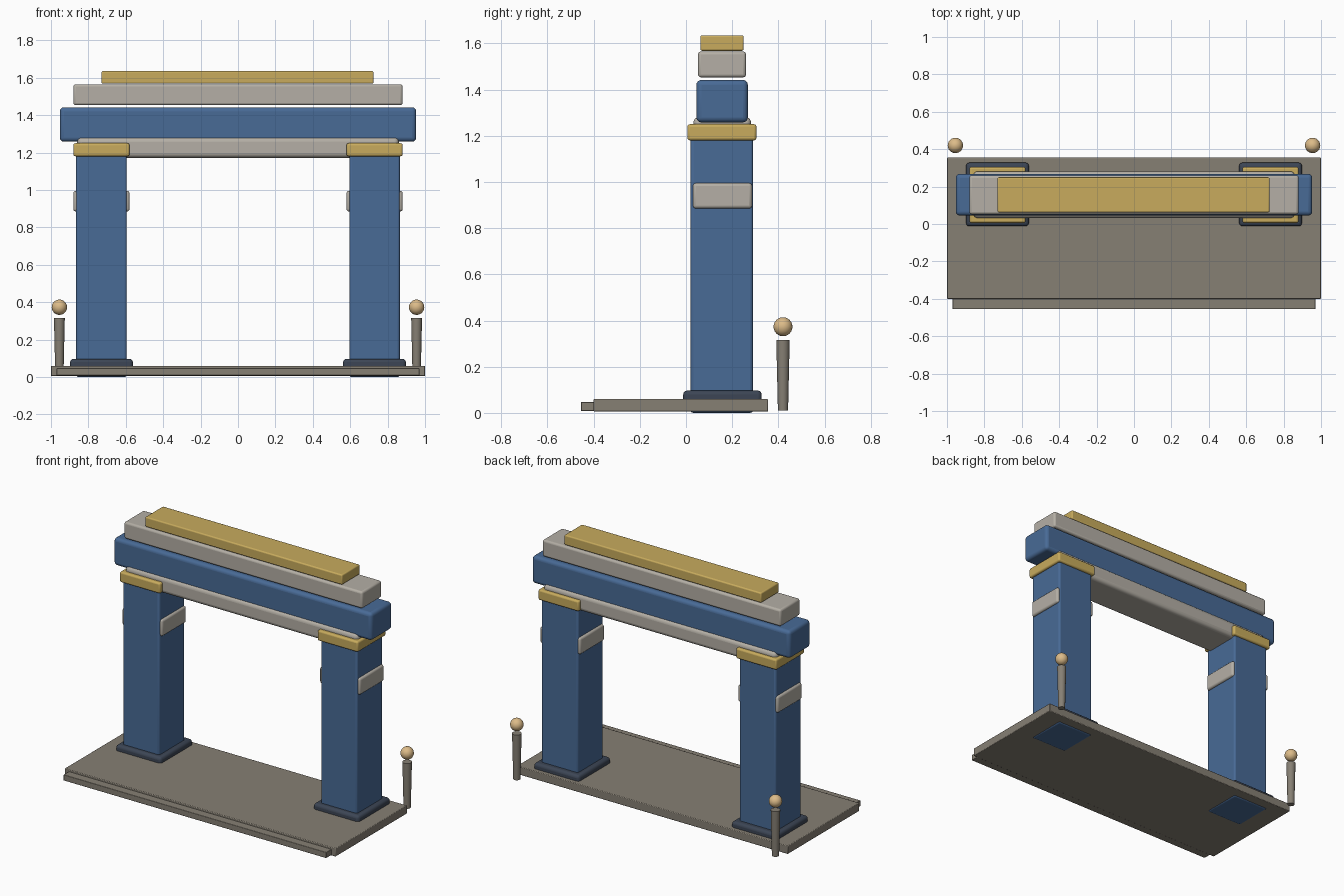
import bpy, math

if "Cube" in bpy.data.objects:
    bpy.data.objects.remove(bpy.data.objects["Cube"])

def material(name, rgb):
    m = bpy.data.materials.new(name)
    m.diffuse_color = (*rgb, 1)
    m.use_nodes = True
    m.node_tree.nodes["Principled BSDF"].inputs["Base Color"].default_value = m.diffuse_color
    return m

BLUE = material("blue_paint", (0.065, 0.145, 0.305))
GOLD = material("gold_paint", (0.58, 0.41, 0.11))
PALE = material("pale_stone", (0.46, 0.43, 0.38))
STONE = material("dark_stone", (0.24, 0.215, 0.175))
SLATE = material("slate", (0.045, 0.06, 0.09))
BRASS = material("brass", (0.72, 0.5, 0.25))

def finish(name, mat):
    ob = bpy.context.object
    ob.name = name
    ob.data.materials.append(mat)
    bpy.ops.object.shade_smooth_by_angle(angle=math.radians(35))
    return ob

def block(name, x, y, z, mat, bevel, segments=3):
    """Rounded box from (min, max) ranges."""
    bpy.ops.mesh.primitive_cube_add(size=1, location=[(a + b) / 2 for a, b in (x, y, z)])
    ob = bpy.context.object
    ob.scale = [b - a for a, b in (x, y, z)]
    bpy.ops.object.transform_apply(location=False, rotation=False, scale=True)
    ob = finish(name, mat)
    mod = ob.modifiers.new("rounding", 'BEVEL')
    mod.width, mod.segments = bevel, segments
    return ob

# ground slab and front step
block("platform", (-1, 1), (-0.4, 0.355), (0.005, 0.06), STONE, 0.004, 2)
block("front_step", (-0.97, 0.97), (-0.455, -0.39), (0.008, 0.047), STONE, 0.003, 2)

for side, label in ((-1, "left"), (1, "right")):
    cx = side * 0.73
    span = lambda half: (cx - half, cx + half)
    # pillar with plinth, side bands and capital
    block(label + "_pillar", span(0.135), (0.02, 0.29), (0, 1.19), BLUE, 0.012)
    block(label + "_plinth", span(0.168), (-0.012, 0.328), (0.03, 0.097), SLATE, 0.018)
    block(label + "_band", span(0.15), (0.03, 0.286), (0.885, 0.995), PALE, 0.013)
    block(label + "_capital", span(0.15), (0.006, 0.305), (1.18, 1.25), GOLD, 0.011)
    # rear post, narrower at the foot, with a ball finial
    px, py = side * 0.955, 0.42
    bpy.ops.mesh.primitive_cone_add(vertices=20, radius1=0.022, radius2=0.029,
                                    depth=0.305, location=(px, py, 0.1625))
    finish(label + "_post", STONE)
    bpy.ops.mesh.primitive_uv_sphere_add(segments=24, ring_count=12, radius=0.041,
                                         location=(px, py, 0.373))
    finish(label + "_finial", BRASS)

# stacked lintel
block("lower_beam", (-0.86, 0.86), (0.032, 0.282), (1.172, 1.282), PALE, 0.025, 4)
block("main_beam", (-0.953, 0.953), (0.045, 0.268), (1.258, 1.442), BLUE, 0.022, 4)
block("upper_beam", (-0.88, 0.88), (0.052, 0.26), (1.453, 1.565), PALE, 0.013)
block("roof_cap", (-0.73, 0.725), (0.062, 0.25), (1.568, 1.635), GOLD, 0.008)
